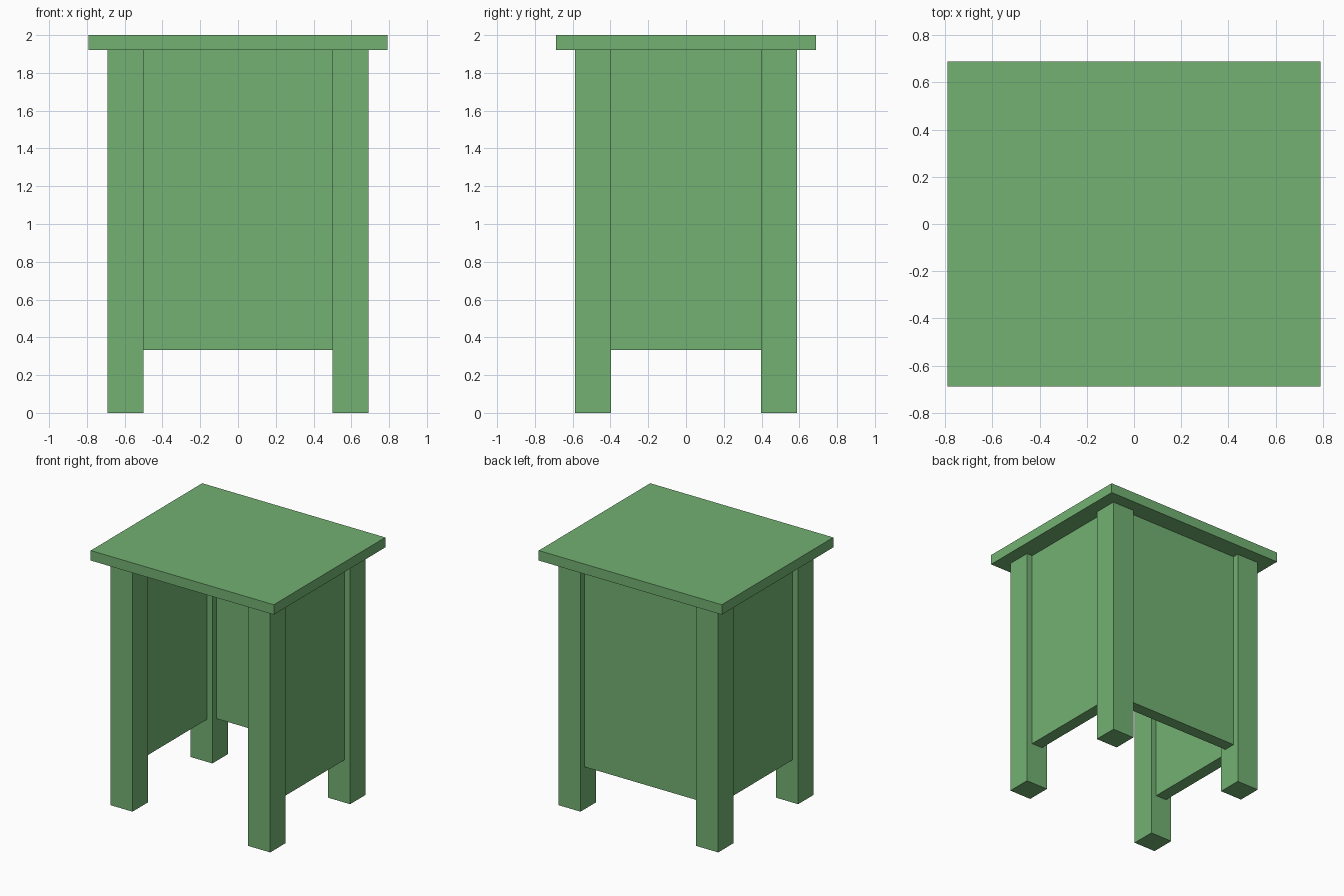
import bpy

if "Cube" in bpy.data.objects:
    bpy.data.objects.remove(bpy.data.objects["Cube"])

green = bpy.data.materials.new("green_paint")
green.diffuse_color = (0.17, 0.44, 0.17, 1)
green.use_nodes = True
green.node_tree.nodes["Principled BSDF"].inputs["Base Color"].default_value = green.diffuse_color


def box(name, low, high):
    """Flat-faced box between two opposite corners."""
    centre = [(a + b) / 2 for a, b in zip(low, high)]
    bpy.ops.mesh.primitive_cube_add(size=1, location=centre)
    obj = bpy.context.object
    obj.name = name
    obj.scale = [b - a for a, b in zip(low, high)]
    bpy.ops.object.transform_apply(location=False, rotation=False, scale=True)
    obj.data.materials.append(green)
    return obj


LEG_X, LEG_Y = (0.5, 0.69), (0.398, 0.588)   # inner and outer leg faces
PANEL_X, PANEL_Y = (0.546, 0.641), (0.446, 0.54)
TOP_Z, PANEL_Z = 1.922, 0.332

# Overhanging table top
box("table_top", (-0.791, -0.688, TOP_Z), (0.791, 0.688, 2.0))

# Four square legs and the two side panels between them
for side, sx in (("left", -1), ("right", 1)):
    x0, x1 = sorted(sx * v for v in LEG_X)
    for end, sy in (("front", -1), ("back", 1)):
        y0, y1 = sorted(sy * v for v in LEG_Y)
        box(f"{end}_{side}_leg", (x0, y0, 0), (x1, y1, TOP_Z))
    p0, p1 = sorted(sx * v for v in PANEL_X)
    box(f"{side}_panel", (p0, -LEG_Y[0], PANEL_Z), (p1, LEG_Y[0], TOP_Z))

# Back panel; the front stays open
box("back_panel", (-LEG_X[0], PANEL_Y[0], PANEL_Z), (LEG_X[0], PANEL_Y[1], TOP_Z))
